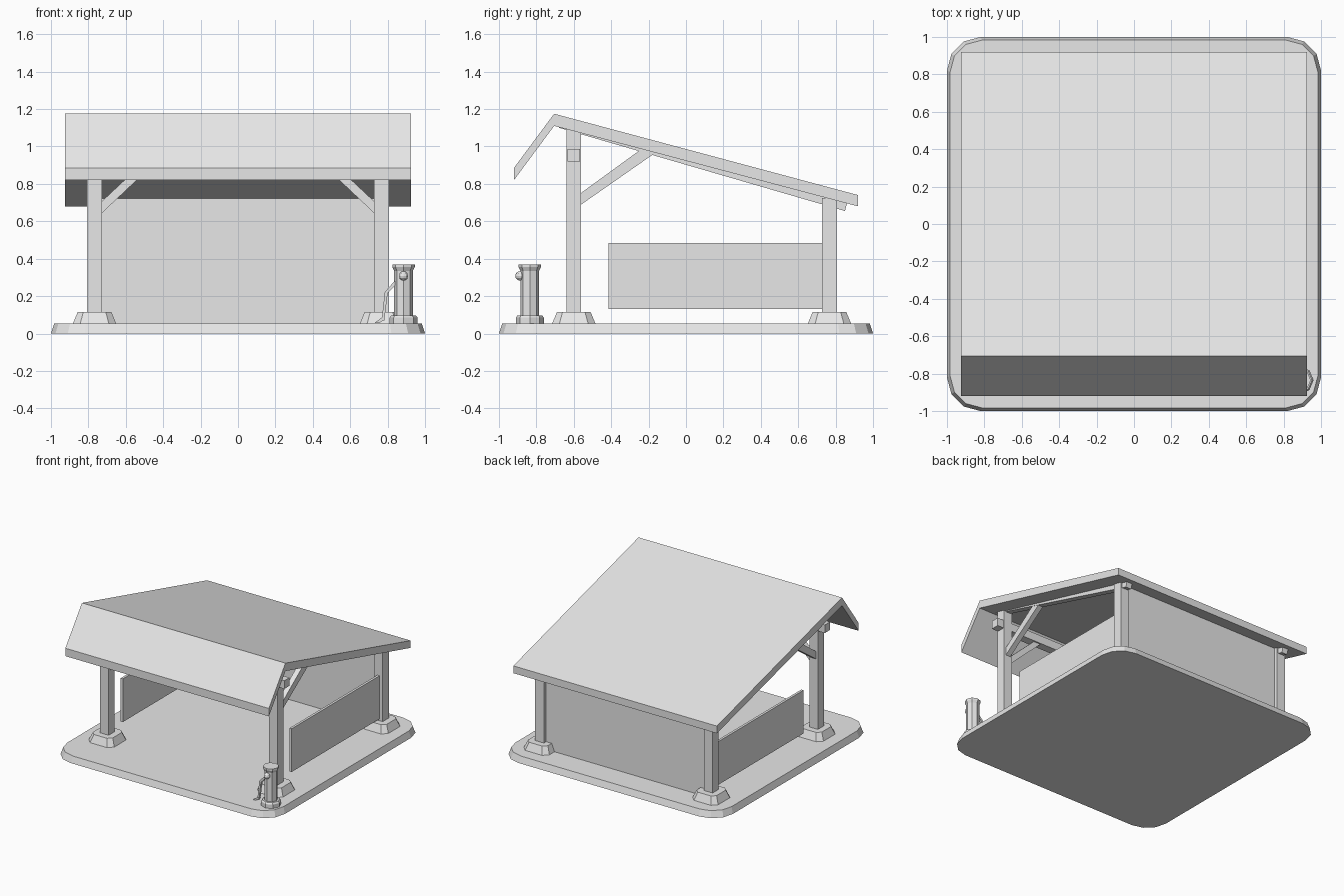
import bpy, bmesh, math
from mathutils import Vector

cube = bpy.data.objects.get("Cube")
if cube:
    bpy.data.objects.remove(cube, do_unlink=True)

grey = bpy.data.materials.new("light grey")
grey.use_nodes = True
grey.diffuse_color = (0.8, 0.8, 0.8, 1)
grey.node_tree.nodes["Principled BSDF"].inputs["Base Color"].default_value = grey.diffuse_color


def finish(name, bm):
    bmesh.ops.recalc_face_normals(bm, faces=bm.faces)
    mesh = bpy.data.meshes.new(name)
    bm.to_mesh(mesh)
    bm.free()
    mesh.materials.append(grey)
    obj = bpy.data.objects.new(name, mesh)
    bpy.context.collection.objects.link(obj)
    return obj


def loft(name, rings):
    """Skin a stack of equal-length rings and cap both ends."""
    bm = bmesh.new()
    loops = [[bm.verts.new(p) for p in ring] for ring in rings]
    n = len(loops[0])
    for a, b in zip(loops, loops[1:]):
        for i in range(n):
            j = (i + 1) % n
            bm.faces.new((a[i], a[j], b[j], b[i]))
    bm.faces.new(loops[0])
    bm.faces.new(loops[-1])
    return finish(name, bm)


def box(name, x, y, z):
    return loft(name, [[(x[0], y[0], h), (x[1], y[0], h), (x[1], y[1], h), (x[0], y[1], h)] for h in z])


def side_profile(name, points, x0, x1):
    """Extrude a (y, z) outline across x."""
    return loft(name, [[(x, y, z) for y, z in points] for x in (x0, x1)])


def front_profile(name, points, y0, y1):
    """Extrude an (x, z) outline across y."""
    return loft(name, [[(x, y, z) for x, z in points] for y in (y0, y1)])


def rounded_square(cx, cy, half, radius, steps, z):
    ring = []
    for q in range(4):
        mid = math.radians(45 + 90 * q)
        ox = math.copysign(half - radius, math.cos(mid))
        oy = math.copysign(half - radius, math.sin(mid))
        for s in range(steps + 1):
            a = math.radians(90 * q + 90 * s / steps)
            ring.append((cx + ox + radius * math.cos(a), cy + oy + radius * math.sin(a), z))
    return ring


def turned(name, cx, cy, levels, sides=8):
    return loft(name, [[(cx + r * math.cos(math.tau * i / sides), cy + r * math.sin(math.tau * i / sides), z)
                        for i in range(sides)] for r, z in levels])


# Ground slab with rounded corners and tapered rim
SLAB = 0.053
loft("ground_slab", [rounded_square(0, 0, 1.0, 0.18, 3, 0),
                     rounded_square(0, 0, 0.983, 0.17, 3, SLAB)])

# Folded roof sheet
side_profile("roof", [(-0.92, 0.885), (-0.705, 1.175), (0.92, 0.74),
                      (0.92, 0.68), (-0.705, 1.11), (-0.92, 0.82)], -0.925, 0.925)

# Posts, footings, rafters, braces and side panels on both sides
POST_X, HALF = 0.767, 0.039
for side, s in (("left", 1), ("right", -1)):
    cx = s * POST_X
    for end, y, top in (("front", -0.6, 1.09), ("back", 0.767, 0.725)):
        box(f"{end}_{side}_post", (cx - HALF, cx + HALF), (y - HALF, y + HALF), (SLAB, top))
        loft(f"{end}_{side}_footing", [rounded_square(cx, y, 0.118, 0.04, 1, SLAB - 0.005),
                                       rounded_square(cx, y, 0.09, 0.03, 1, 0.115)])
    side_profile(f"{side}_rafter", [(-0.68, 1.1), (0.85, 0.655), (0.862, 0.7), (-0.67, 1.125)],
                 cx - 0.025, cx + 0.025)
    side_profile(f"{side}_side_brace", [(-0.57, 0.683), (-0.18, 0.955), (-0.18, 0.985),
                                        (-0.24, 0.985), (-0.57, 0.745)], cx - 0.022, cx + 0.022)
    front_profile(f"{side}_front_brace", [(s * 0.735, 0.637), (s * 0.735, 0.7),
                                          (s * 0.49, 0.93), (s * 0.425, 0.93)], -0.622, -0.578)
    box(f"{side}_side_panel", (cx - 0.01, cx + 0.01), (-0.415, 0.74), (0.13, 0.485))

# Cross beam and back wall
box("front_cross_beam", (-0.865, 0.865), (-0.634, -0.566), (0.92, 0.987))
box("back_wall", (-0.74, 0.74), (0.757, 0.777), (SLAB, 0.722))

# Hand pump
PX, PY = 0.885, -0.835
turned("pump_base", PX, PY, [(0.075, SLAB - 0.005), (0.075, 0.085), (0.066, 0.097)])
turned("pump_column", PX, PY, [(0.05, 0.09), (0.05, 0.335), (0.06, 0.355), (0.06, 0.37)])

bm = bmesh.new()
bmesh.ops.create_uvsphere(bm, u_segments=10, v_segments=6, radius=0.025)
bmesh.ops.translate(bm, verts=bm.verts, vec=Vector((PX, PY - 0.053, 0.308)))
finish("pump_knob", bm)

# Bent handle and its grip
front_profile("pump_handle", [(0.85, 0.295), (0.785, 0.222), (0.768, 0.07),
                              (0.782, 0.07), (0.8, 0.215), (0.85, 0.268)], PY - 0.01, PY + 0.01)
front_profile("pump_grip", [(0.73, 0.056), (0.755, 0.056), (0.785, 0.075), (0.775, 0.09)],
              PY - 0.012, PY + 0.012)
